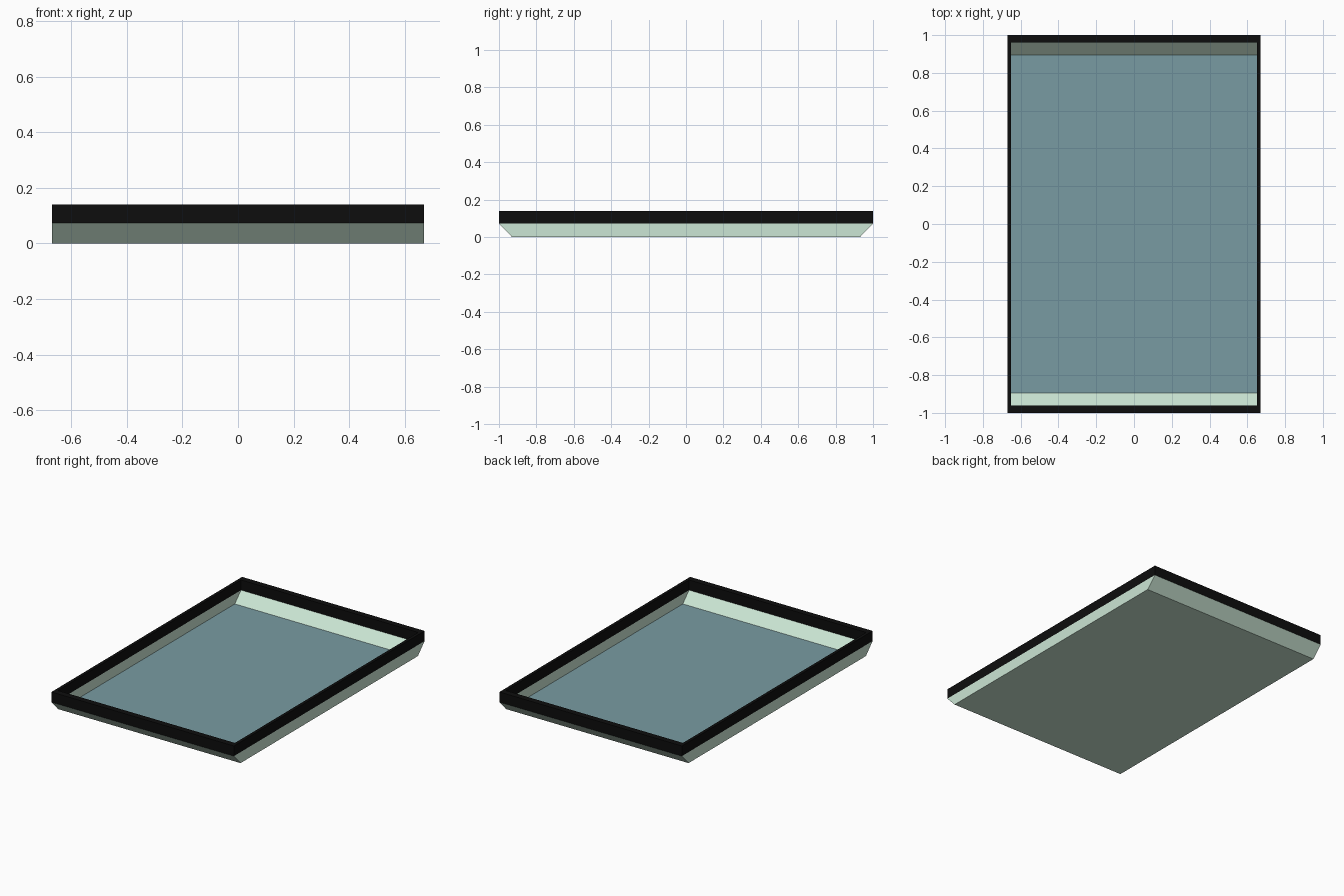
import bpy, bmesh

if "Cube" in bpy.data.objects:
    bpy.data.objects.remove(bpy.data.objects["Cube"])


def material(name, rgb):
    m = bpy.data.materials.new(name)
    m.diffuse_color = (*rgb, 1)
    m.use_nodes = True
    m.node_tree.nodes["Principled BSDF"].inputs["Base Color"].default_value = m.diffuse_color
    return m


def loft(name, loops, mat, closed=False, cap_first=False):
    """Skin rectangular loops given as (half x, half y, z)."""
    bm = bmesh.new()
    rings = [[bm.verts.new((sx * x, sy * y, z))
              for sx, sy in ((-1, -1), (1, -1), (1, 1), (-1, 1))]
             for x, y, z in loops]
    pairs = list(zip(rings, rings[1:]))
    if closed:
        pairs.append((rings[-1], rings[0]))
    for a, b in pairs:
        for i in range(4):
            j = (i + 1) % 4
            bm.faces.new((a[i], a[j], b[j], b[i]))
    if cap_first:
        bm.faces.new(rings[0][::-1])
    if len(loops) == 1:
        bm.faces.new(rings[0])
    mesh = bpy.data.meshes.new(name)
    bm.to_mesh(mesh)
    bm.free()
    mesh.materials.append(mat)
    ob = bpy.data.objects.new(name, mesh)
    bpy.context.collection.objects.link(ob)
    return ob


mint = material("pale_mint", (0.60, 0.79, 0.66))
blue = material("grey_blue", (0.19, 0.33, 0.36))
black = material("black", (0.004, 0.004, 0.004))

RIM_Z, TOP_Z, FLOOR_Z = 0.073, 0.14, 0.006

# Tray shell: straight long sides, sloping ends
loft("tray", [(0.67, 0.93, 0), (0.67, 1.0, RIM_Z),
              (0.65, 0.96, RIM_Z), (0.65, 0.895, FLOOR_Z)], mint, cap_first=True)

# Blue floor inside the tray
loft("tray_floor", [(0.65, 0.895, FLOOR_Z)], blue)

# Black rim frame
loft("rim", [(0.67, 1.0, RIM_Z), (0.67, 1.0, TOP_Z),
             (0.65, 0.96, TOP_Z), (0.65, 0.96, RIM_Z)], black, closed=True)
